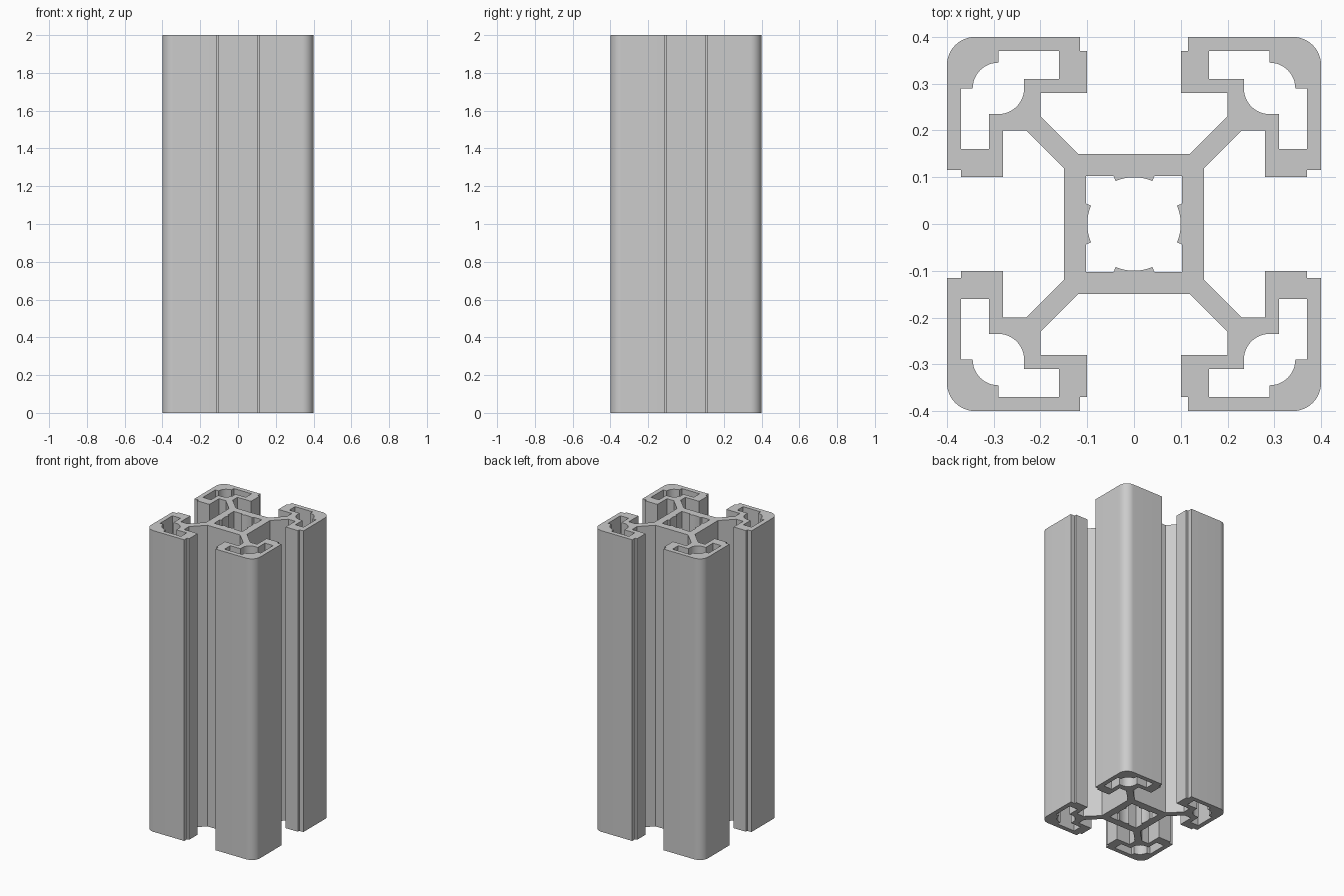
import bpy
import bmesh
from math import sin, cos, radians
from mathutils import Vector

HEIGHT = 2.0

cube = bpy.data.objects.get("Cube")
if cube:
    bpy.data.objects.remove(cube, do_unlink=True)


def arc(cx, cy, r, start, end, steps):
    """Points on an arc, angles in degrees."""
    angles = [radians(start + (end - start) * i / steps) for i in range(steps + 1)]
    return [(cx + r * cos(a), cy + r * sin(a)) for a in angles]


def diagonal_mirror(half):
    """Complete a path by reflecting it across the line x = y."""
    return half + [(y, x) for x, y in reversed(half)]


def turn(points, quarter):
    """Rotate points clockwise by quarter turns."""
    for _ in range(quarter):
        points = [(y, -x) for x, y in points]
    return points


# Outer outline: one corner, from the top slot floor round to the right slot floor
corner = diagonal_mirror(
    [(.12, .15), (.20, .23), (.20, .28), (.10, .28), (.10, .37), (.115, .37), (.115, .40)]
    + arc(.34, .34, .06, 90, 45, 6)[:-1] + [(.3824, .3824)])
outline = [p for q in range(4) for p in turn(corner, q)]

# Hollow in each corner: two L-arms joined by a round screw channel
C, R = .29, .055
hollow = (arc(C, C, R, 180, 270, 12)
          + [(.31, .235), (.31, .16), (.37, .16), (.37, C)]
          + arc(C, C, R, 0, 90, 12)
          + [(C, .37), (.16, .37), (.16, .31), (.235, .31)])

# Square centre bore with a shallow curved rib on each wall
rib = [(-.103, .103), (-.044, .103)] + arc(0, 0, .1, 113, 67, 8) + [(.044, .103)]
bore = [p for q in range(4) for p in turn(rib, q)]

# Fill the cross-section and extrude it upwards
bm = bmesh.new()
for loop in [outline, bore] + [turn(hollow, q) for q in range(4)]:
    verts = [bm.verts.new((x, y, 0)) for x, y in loop]
    for a, b in zip(verts, verts[1:] + verts[:1]):
        bm.edges.new((a, b))
bmesh.ops.remove_doubles(bm, verts=bm.verts, dist=1e-5)
bmesh.ops.triangle_fill(bm, edges=bm.edges[:], use_beauty=True, normal=(0, 0, 1))
result = bmesh.ops.extrude_face_region(bm, geom=bm.faces[:], use_keep_orig=True)
top = [v for v in result["geom"] if isinstance(v, bmesh.types.BMVert)]
bmesh.ops.translate(bm, verts=top, vec=Vector((0, 0, HEIGHT)))
bmesh.ops.recalc_face_normals(bm, faces=bm.faces)

mesh = bpy.data.meshes.new("slotted_rail")
bm.to_mesh(mesh)
bm.free()
rail = bpy.data.objects.new("slotted_rail", mesh)
bpy.context.collection.objects.link(rail)

# Plain aluminium grey
grey = bpy.data.materials.new("aluminium_grey")
grey.use_nodes = True
colour = (.6, .6, .6, 1)
grey.diffuse_color = colour
grey.node_tree.nodes["Principled BSDF"].inputs["Base Color"].default_value = colour
mesh.materials.append(grey)

# Smooth curved walls, keep the edges crisp
bpy.ops.object.select_all(action="DESELECT")
rail.select_set(True)
bpy.context.view_layer.objects.active = rail
bpy.ops.object.shade_smooth_by_angle(angle=radians(30))
